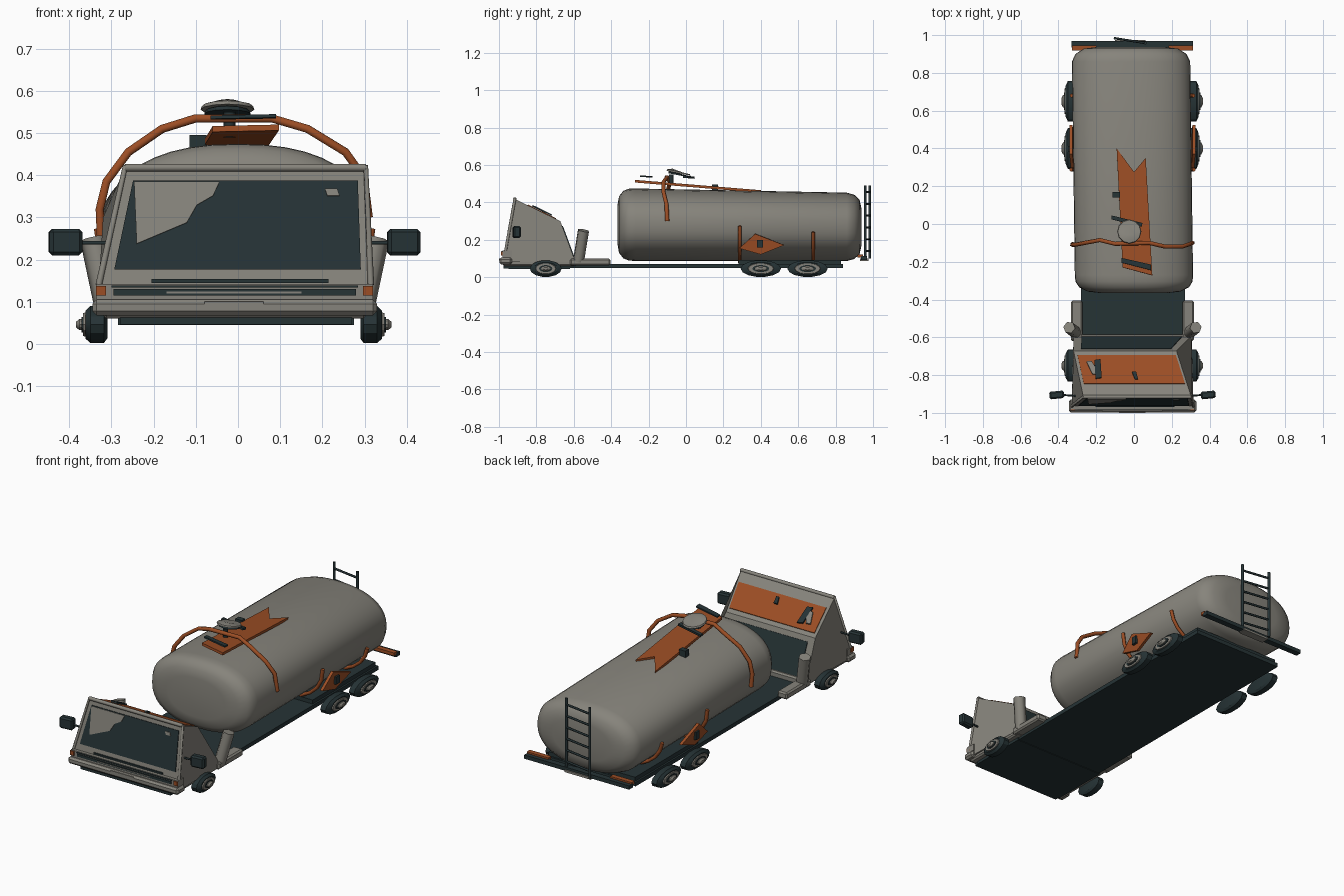
import bpy, bmesh, math
from mathutils import Vector

cube = bpy.data.objects.get("Cube")
if cube:
    bpy.data.objects.remove(cube, do_unlink=True)


def material(name, rgb):
    m = bpy.data.materials.new(name)
    m.use_nodes = True
    m.diffuse_color = (*rgb, 1)
    m.node_tree.nodes["Principled BSDF"].inputs["Base Color"].default_value = (*rgb, 1)
    return m


GREY = material("warm_grey", (0.24, 0.23, 0.20))
DARK = material("dark_teal", (0.019, 0.033, 0.036))
RUST = material("rust_orange", (0.33, 0.075, 0.018))


def finish(name, bm, mat, angle=0):
    bmesh.ops.recalc_face_normals(bm, faces=bm.faces)
    me = bpy.data.meshes.new(name)
    bm.to_mesh(me)
    bm.free()
    me.materials.append(mat)
    if angle:
        for p in me.polygons:
            p.use_smooth = True
        me.set_sharp_from_angle(angle=math.radians(angle))
    ob = bpy.data.objects.new(name, me)
    bpy.context.collection.objects.link(ob)
    return ob


def box(name, x, y, z, mat, bevel=0, turn=0):
    """Box from (min, max) spans, optionally bevelled and turned about z."""
    bm = bmesh.new()
    bmesh.ops.create_cube(bm, size=1)
    spans = (x, y, z)
    for v in bm.verts:
        v.co = [v.co[i] * (spans[i][1] - spans[i][0]) for i in range(3)]
    if bevel:
        bmesh.ops.bevel(bm, geom=bm.edges[:], offset=bevel, segments=1, affect='EDGES')
    ob = finish(name, bm, mat)
    ob.location = [sum(s) / 2 for s in spans]
    ob.rotation_euler.z = turn
    return ob


def loft(name, rings, mat, angle=35):
    bm = bmesh.new()
    loops = [[bm.verts.new(p) for p in ring] for ring in rings]
    for a, b in zip(loops, loops[1:]):
        for i in range(len(a)):
            j = (i + 1) % len(a)
            bm.faces.new((a[i], a[j], b[j], b[i]))
    bm.faces.new(loops[0])
    bm.faces.new(loops[-1])
    return finish(name, bm, mat, angle)


def plate(name, points, mat, thick=0.008):
    """Flat polygon thickened evenly along its normal."""
    pts = [Vector(p) for p in points]
    n = (pts[1] - pts[0]).cross(pts[2] - pts[0]).normalized() * thick / 2
    return loft(name, [[p - n for p in pts], [p + n for p in pts]], mat, 0)


def tube(name, points, radius, mat):
    cu = bpy.data.curves.new(name, 'CURVE')
    cu.dimensions = '3D'
    cu.bevel_depth, cu.bevel_resolution, cu.use_fill_caps = radius, 1, True
    sp = cu.splines.new('POLY')
    sp.points.add(len(points) - 1)
    for sp_pt, p in zip(sp.points, points):
        sp_pt.co = (*p, 1)
    tmp = bpy.data.objects.new(name + "_path", cu)
    me = bpy.data.meshes.new_from_object(tmp)
    bpy.data.objects.remove(tmp)
    me.name = name
    me.materials.clear()
    me.materials.append(mat)
    ob = bpy.data.objects.new(name, me)
    bpy.context.collection.objects.link(ob)


def on_quad(quad, uvs):
    """Place (u, v) points on a four-cornered face."""
    a, b, c, d = (Vector(q) for q in quad)
    return [a.lerp(b, u).lerp(d.lerp(c, u), v) for u, v in uvs]


def rect(u0, u1, v0, v1):
    return [(u0, v0), (u1, v0), (u1, v1), (u0, v1)]


# Tank: rounded oval section with domed ends, tapering slightly to the rear
def oval(t, k=1.0, grow=0.0):
    c, s = math.cos(t), math.sin(t)
    f = lambda w, h: math.copysign(abs(w) ** 0.86, w) * (h * k + grow)
    return f(c, 0.313), f(s, 0.194)


def tank_ring(y, k):
    r = (y + 0.3) / 1.2
    ring = []
    for i in range(40):
        x, z = oval(math.tau * i / 40, k)
        ring.append((x - 0.016 * r, y, 0.281 - 0.012 * r + z * (1 - 0.06 * r)))
    return ring


loft("tank", [tank_ring(y, k) for y, k in (
    (-0.366, 0.55), (-0.358, 0.78), (-0.335, 0.93), (-0.305, 0.99), (-0.27, 1),
    (0.86, 1), (0.9, 0.94), (0.928, 0.8), (0.938, 0.55))], GREY, 40)

# Chassis
box("flatbed", (-0.28, 0.27), (-0.62, 0.84), (0.048, 0.07), DARK)
box("rear_subframe", (-0.27, 0.26), (0.28, 0.83), (0.05, 0.092), DARK)
box("cab_floor", (-0.285, 0.275), (-0.95, -0.62), (0.045, 0.068), DARK)
box("cab_skirt", (-0.32, 0.305), (-0.98, -0.585), (0.06, 0.1), GREY, 0.008)

# Cab: leaning wedge with a roof that falls towards the rear
bl, br = (-0.33, -0.965, 0.14), (0.315, -0.965, 0.14)
tl, tr = (-0.268, -0.915, 0.418), (0.303, -0.915, 0.418)
rl, rr = (-0.32, -0.672, 0.3), (0.225, -0.672, 0.3)
fl, fr = (-0.32, -0.59, 0.08), (0.305, -0.59, 0.08)
ul, ur = (-0.33, -0.96, 0.08), (0.315, -0.96, 0.08)
loft("cab_shell", [[ul, bl, tl, rl, fl], [ur, br, tr, rr, fr]], GREY, 0)
front, roof, rear = (bl, br, tr, tl), (rl, rr, tr, tl), (fl, fr, rr, rl)
tube("windscreen_frame", [bl, tl, tr, br], 0.008, GREY)
tube("roof_visor", [tl, tr], 0.01, GREY)
plate("windscreen", on_quad(front, rect(0.045, 0.965, 0.13, 0.89)), DARK)
plate("windscreen_glint", [p + Vector((0, -0.004, 0)) for p in on_quad(front, [
    (0.11, 0.35), (0.29, 0.53), (0.32, 0.68), (0.38, 0.76), (0.4, 0.88), (0.05, 0.88)])], GREY)
plate("windscreen_small_glint", [p + Vector((0, -0.004, 0)) for p in on_quad(
    front, [(0.84, 0.76), (0.89, 0.76), (0.88, 0.82), (0.83, 0.82)])], GREY)
plate("rear_window", on_quad(rear, rect(0.07, 0.93, 0.1, 0.88)), DARK)
plate("roof_panel", on_quad(roof, rect(0.03, 0.98, 0.1, 0.72)), RUST)
for name, uvs, mat in (
        ("roof_hatch", [(0.1, 0.25), (0.15, 0.24), (0.2, 0.53), (0.13, 0.52)], GREY),
        ("roof_bar", [(0.18, 0.22), (0.24, 0.2), (0.21, 0.6), (0.15, 0.62)], DARK),
        ("roof_vent", [(0.51, 0.47), (0.55, 0.47), (0.55, 0.63), (0.52, 0.63)], DARK)):
    plate(name, [p + Vector((0, 0.004, 0.008)) for p in on_quad(roof, uvs)], mat)

# Nose: grille, lamps and bumper
box("grille_surround", (-0.335, 0.32), (-0.982, -0.93), (0.105, 0.142), GREY)
box("grille", (-0.295, 0.28), (-0.986, -0.975), (0.115, 0.13), DARK)
box("grille_bar", (-0.17, 0.15), (-0.989, -0.98), (0.12, 0.124), GREY)
box("grille_upper", (-0.3, 0.285), (-0.986, -0.975), (0.134, 0.139), DARK)
box("wiper_slot", (-0.205, 0.215), (-0.97, -0.955), (0.145, 0.154), DARK)
box("front_bumper", (-0.345, 0.33), (-0.998, -0.93), (0.068, 0.105), GREY, 0.01)
box("bumper_plate", (-0.08, 0.06), (-1.0, -0.995), (0.089, 0.101), GREY)
box("front_valance", (-0.28, 0.27), (-0.975, -0.95), (0.046, 0.07), DARK)
for x in (-0.325, 0.308):
    box("corner_lamp", (x - 0.012, x + 0.012), (-0.988, -0.96), (0.115, 0.138), RUST)


# Wheels: squat tyre, hub and axle stub, turned about the x axis
def turned(name, profile, cx, cy, cz, side, ry, rz, mat):
    loft(name, [[(cx + side * dx, cy + ry * r * math.cos(math.tau * i / 14),
                  cz + rz * r * math.sin(math.tau * i / 14)) for i in range(14)]
                for dx, r in profile], mat, 30)


for side in (-1, 1):
    label = "left" if side > 0 else "right"
    for cy, ry in ((-0.75, 0.085), (0.4, 0.108), (0.65, 0.108)):
        args = (0.326 * side - 0.01, cy, 0.046, side, ry, 0.045)
        turned(label + "_tyre", ((-0.026, 0.75), (-0.018, 1), (0.014, 1), (0.026, 0.75)), *args, DARK)
        turned(label + "_hub", ((0.02, 0.68), (0.031, 0.62), (0.031, 0.45)), *args, GREY)
        turned(label + "_hub_disc", ((0.02, 0.42), (0.035, 0.42)), *args, DARK)
        turned(label + "_axle_cap", ((0.02, 0.32), (0.04, 0.3), (0.048, 0.15)), *args, GREY)

    # Side steps, stacks and mirrors
    s, o = side, -0.008
    span = lambda a, b: tuple(sorted((s * a + o, s * b + o)))
    box(label + "_step", span(0.265, 0.325), (-0.62, -0.405), (0.062, 0.1), GREY, 0.008)
    tube(label + "_stack", [(s * 0.3 + o, -0.575, 0.085), (s * 0.335 + o, -0.548, 0.25)], 0.032, GREY)
    box(label + "_mirror", span(0.362, 0.44), (-0.925, -0.885), (0.21, 0.273), DARK, 0.008, 0.1)
    tube(label + "_mirror_arm", [(s * 0.3 + o, -0.91, 0.24), (s * 0.37 + o, -0.905, 0.24)], 0.005, DARK)

    # Straps hugging the tank flank, and the hazard diamond
    for y, top in ((0.288, 0.0), (0.68, -0.12)):
        path = []
        for i in range(6):
            x, z = oval(-1.25 + (1.25 + top) * i / 5, 1, 0.012)
            path.append((s * x + o, y, 0.274 + z))
        tube(label + "_strap", path, 0.01, RUST)
    plate(label + "_diamond", [(s * x + o, y, z) for x, y, z in (
        (0.318, 0.285, 0.155), (0.326, 0.37, 0.232), (0.325, 0.525, 0.172), (0.316, 0.4, 0.122))],
        RUST, 0.016)
    box(label + "_diamond_mark", span(0.326, 0.342), (0.38, 0.412), (0.158, 0.2), DARK)
    box(label + "_tail_lamp", span(0.19, 0.32), (0.918, 0.945), (0.105, 0.122), RUST)

# Tail: bumper beam and ladder
box("rear_bumper", (-0.33, 0.312), (0.935, 0.968), (0.092, 0.113), DARK)
box("ladder_foot", (-0.1, 0.06), (0.93, 0.975), (0.088, 0.1), GREY)
left_rail, right_rail = Vector((0.06, 0.958, 0)), Vector((-0.1, 0.983, 0))
for foot in (left_rail, right_rail):
    tube("ladder_rail", [foot + Vector((0, 0, z)) for z in (0.1, 0.49)], 0.008, DARK)
for i in range(6):
    up = Vector((0, 0, 0.14 + 0.063 * i))
    tube("ladder_rung", [left_rail + up, right_rail + up], 0.006, DARK)

# Hoop over the tank
tube("hoop", [(-0.325, -0.105, 0.25), (-0.328, -0.11, 0.32), (-0.312, -0.11, 0.385),
              (-0.26, -0.1, 0.455), (-0.18, -0.085, 0.51), (-0.1, -0.105, 0.535),
              (0.08, -0.1, 0.535), (0.165, -0.12, 0.51), (0.255, -0.12, 0.455),
              (0.298, -0.105, 0.395), (0.31, -0.1, 0.3)], 0.011, RUST)


# Pennant on top, with hatch cap and clamps
def ramp(x, y, lift=0.0):
    return (x, y, 0.491 - 0.082 * y + lift)


plate("pennant", [ramp(*p) for p in (
    (-0.06, -0.23), (0.097, -0.272), (0.062, 0.35), (0.0, 0.275), (-0.092, 0.4))], RUST, 0.014)
plate("pennant_clamp", [ramp(x, y, 0.03) for x, y in (
    (-0.065, -0.18), (0.09, -0.215), (0.09, -0.245), (-0.065, -0.205))], DARK)
plate("pennant_bar", [ramp(x, y, 0.045) for x, y in (
    (-0.12, 0.045), (0.045, 0.005), (0.04, -0.015), (-0.12, 0.025))], DARK, 0.012)
box("side_clamp", (-0.115, -0.075), (0.14, 0.17), (0.455, 0.495), DARK)
for name, r, z, mat in (("hatch_base", 0.055, 0.545, DARK), ("hatch_cap", 0.064, 0.556, GREY)):
    loft(name, [[(-0.025 + r * k * math.cos(math.tau * i / 12),
                  -0.04 + r * k * math.sin(math.tau * i / 12),
                  z + h - 0.2 * r * math.sin(math.tau * i / 12)) for i in range(12)]
                for k, h in ((1, 0), (0.95, 0.008), (0.5, 0.012))], mat, 30)
tube("hatch_post", [(-0.02, -0.08, 0.49), (-0.02, -0.08, 0.55)], 0.014, DARK)
